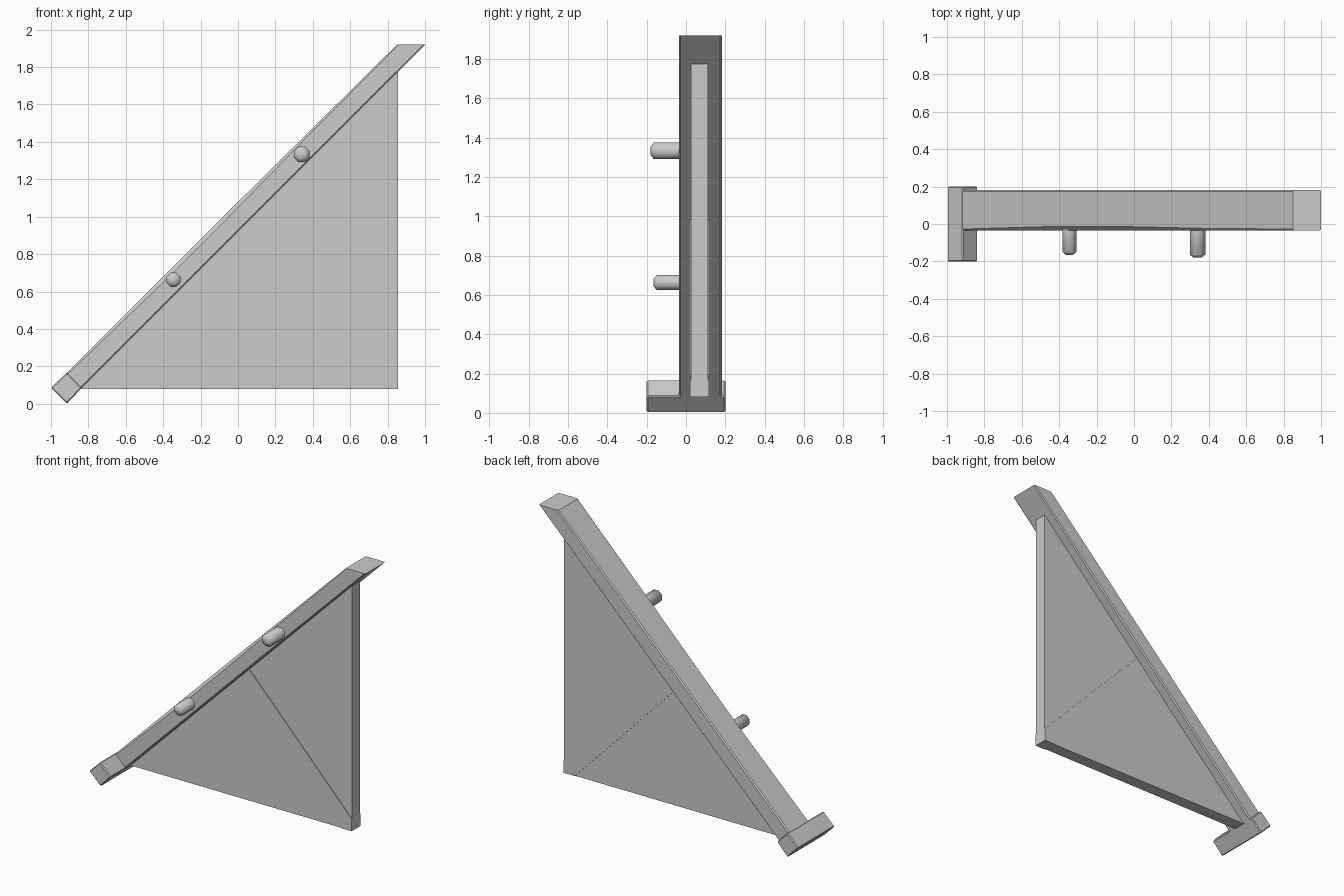
import bpy
import bmesh
import math
from mathutils import Vector

cube = bpy.data.objects.get("Cube")
if cube:
    bpy.data.objects.remove(cube, do_unlink=True)

grey = bpy.data.materials.new("light_grey")
grey.use_nodes = True
COLOUR = (0.6, 0.6, 0.6, 1)
grey.diffuse_color = COLOUR
grey.node_tree.nodes["Principled BSDF"].inputs["Base Color"].default_value = COLOUR


def make_object(name, bm, smooth=None):
    bmesh.ops.recalc_face_normals(bm, faces=bm.faces)
    mesh = bpy.data.meshes.new(name)
    bm.to_mesh(mesh)
    bm.free()
    mesh.materials.append(grey)
    obj = bpy.data.objects.new(name, mesh)
    bpy.context.collection.objects.link(obj)
    if smooth:
        bpy.ops.object.select_all(action='DESELECT')
        obj.select_set(True)
        bpy.context.view_layer.objects.active = obj
        bpy.ops.object.shade_smooth_by_angle(angle=math.radians(smooth))
    return obj


def loft(name, rings, smooth=None):
    """Bridge equal rings of points and cap both ends."""
    bm = bmesh.new()
    loops = [[bm.verts.new(p) for p in ring] for ring in rings]
    n = len(loops[0])
    for a, b in zip(loops, loops[1:]):
        for i in range(n):
            j = (i + 1) % n
            bm.faces.new((a[i], a[j], b[j], b[i]))
    bm.faces.new(loops[0])
    bm.faces.new(loops[-1])
    return make_object(name, bm, smooth)


def extrude_profile(name, profile, front, back):
    return loft(name, [[(x, y, z) for x, z in profile] for y in (front, back)])


def bevel(obj, width):
    mod = obj.modifiers.new("worn_edges", 'BEVEL')
    mod.width = width
    mod.segments = 1


# Sloping beam with edges worn more deeply towards the middle
FRONT, BACK = -0.035, 0.182


def beam_section(low, high, wear):
    low, high = Vector(low), Vector(high)
    span = (high - low).length
    points = []
    for y, t in ((FRONT + 0.008, 0), (BACK - 0.008, 0), (BACK, 0.008),
                 (BACK, span - 0.008), (BACK - 0.008, span),
                 (FRONT + wear, span), (FRONT, span - wear), (FRONT, 0.008)):
        p = low.lerp(high, t / span)
        points.append((p.x, y, p.y))
    return points


loft("sloping_beam", [
    beam_section((-0.84, 0.08), (-0.92, 0.16), 0.008),
    beam_section((-0.35, 0.57), (-0.43, 0.65), 0.022),
    beam_section((0.0, 0.92), (-0.08, 1.0), 0.022),
    beam_section((0.45, 1.37), (0.37, 1.445), 0.012),
    beam_section((1.0, 1.92), (0.85, 1.92), 0.008)])

# Cross foot turned on its corner
foot = extrude_profile("cross_foot", [(-1.0, 0.085), (-0.915, 0.168),
                                      (-0.835, 0.085), (-0.915, 0.0)], -0.2, 0.2)
bevel(foot, 0.006)

# Triangular panel under the beam
extrude_profile("triangle_panel", [(-0.84, 0.08), (0.855, 0.08), (0.855, 1.775)],
                0.026, 0.112)

# Brace from the lower corner to the beam
extrude_profile("diagonal_brace", [(-0.01, 0.89), (0.075, 0.985), (0.855, 0.165),
                                   (0.855, 0.08), (0.77, 0.08)], 0.021, 0.117)

# Two rounded pegs on the front
for name, x, z, radius, tip in (("lower_peg", -0.345, 0.663, 0.041, -0.165),
                                ("upper_peg", 0.34, 1.333, 0.045, -0.18)):
    rings = []
    for y, scale in ((0.0, 1), (tip + 0.016, 1), (tip, 0.5)):
        rings.append([(x + radius * scale * math.cos(math.tau * (i + 0.5) / 8), y,
                       z + radius * scale * math.sin(math.tau * (i + 0.5) / 8))
                      for i in range(8)])
    loft(name, rings, 60)
